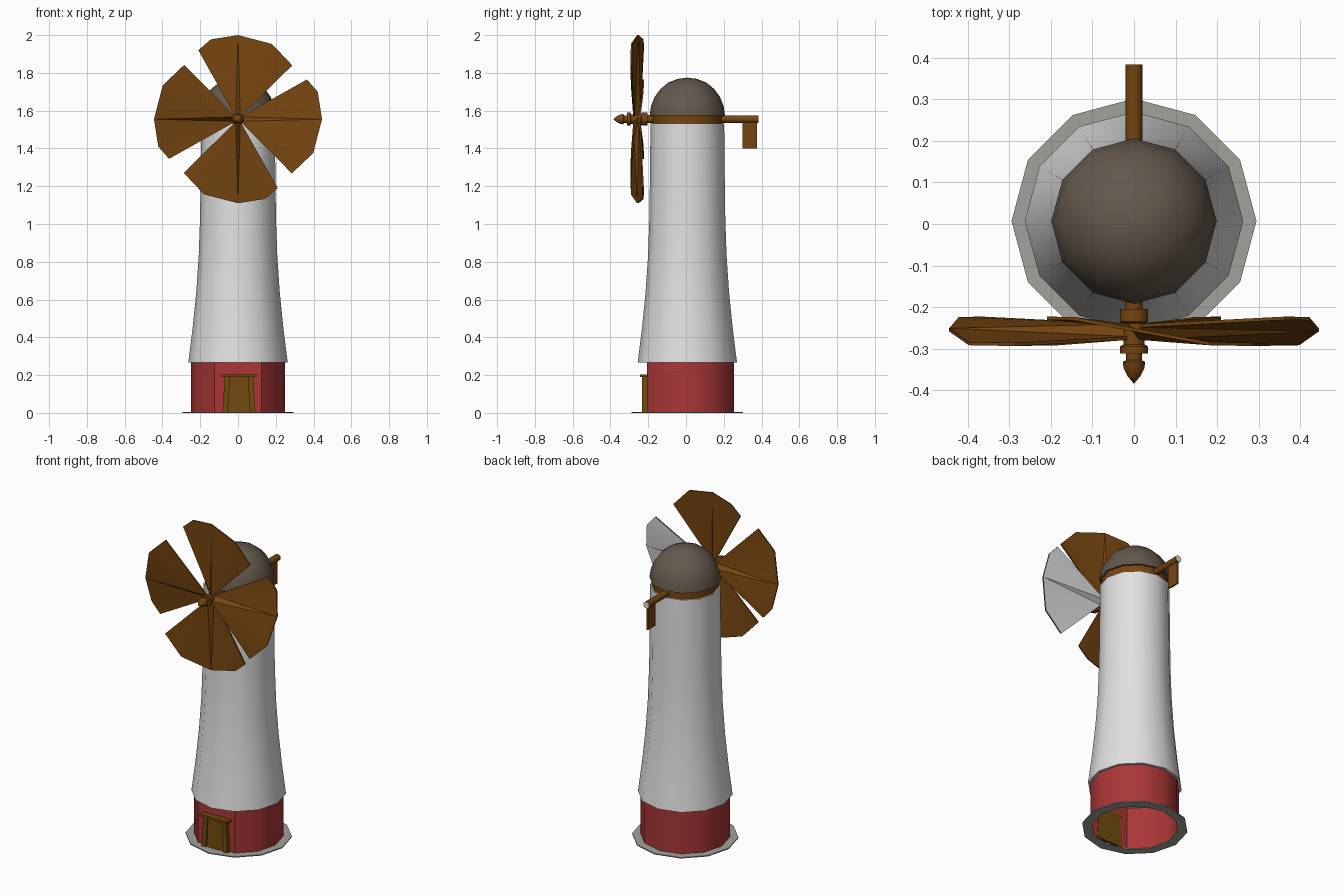
import bpy, bmesh, math
from mathutils import Vector

if "Cube" in bpy.data.objects:
    bpy.data.objects.remove(bpy.data.objects["Cube"])

CY = 0.007      # tower axis y
HZ = 1.555      # rotor axis height


def material(name, r, g, b):
    m = bpy.data.materials.new(name)
    m.diffuse_color = (r, g, b, 1)
    m.use_nodes = True
    m.node_tree.nodes["Principled BSDF"].inputs["Base Color"].default_value = m.diffuse_color
    return m


WHITE = material("white plaster", 0.75, 0.75, 0.75)
RED = material("red paint", 0.40, 0.037, 0.037)
BROWN = material("brown wood", 0.18, 0.060, 0.005)
DOOR = material("door wood", 0.165, 0.070, 0.004)
DOME = material("dome slate", 0.127, 0.098, 0.072)
STONE = material("grey stone", 0.35, 0.36, 0.32)


def finish(name, bm, mats, smooth=None):
    bmesh.ops.recalc_face_normals(bm, faces=bm.faces[:])
    me = bpy.data.meshes.new(name)
    bm.to_mesh(me)
    bm.free()
    for m in mats:
        me.materials.append(m)
    ob = bpy.data.objects.new(name, me)
    bpy.context.collection.objects.link(ob)
    if smooth:
        bpy.ops.object.select_all(action='DESELECT')
        ob.select_set(True)
        bpy.context.view_layer.objects.active = ob
        bpy.ops.object.shade_smooth_by_angle(angle=math.radians(smooth))
    return ob


def lathe(name, profile, mats, segs=12, axis='Z', skip=(), smooth=40, loop=False, rule=None):
    """Revolve (radius, height) points; r = 0 makes a pole."""
    bm = bmesh.new()

    def place(r, t, a):
        x, s = r * math.cos(a), r * math.sin(a)
        return (x, CY + s, t) if axis == 'Z' else (x, t, HZ + s)

    angles = [math.tau * i / segs for i in range(segs) if i not in skip]
    rings = []
    for r, t in profile:
        if r == 0:
            rings.append([bm.verts.new(place(0, t, 0))] * len(angles))
        else:
            rings.append([bm.verts.new(place(r, t, a)) for a in angles])
    pairs = list(zip(rings, rings[1:])) + ([(rings[-1], rings[0])] if loop else [])
    n = len(angles)
    for a, b in pairs:
        for i in range(n):
            j = (i + 1) % n
            corners = list(dict.fromkeys((a[i], a[j], b[j], b[i])))
            if len(corners) > 2:
                bm.faces.new(corners)
    if rule:
        bm.normal_update()
        for f in bm.faces:
            f.material_index = rule(f)
    return finish(name, bm, mats, smooth)


def box(name, lo, hi, mat, taper=0.0):
    """Box between two corners; taper slides the top along x."""
    bm = bmesh.new()
    bmesh.ops.create_cube(bm, size=1)
    for v in bm.verts:
        top = v.co.z > 0
        v.co = Vector([lo[k] + (v.co[k] + 0.5) * (hi[k] - lo[k]) for k in range(3)])
        if top:
            v.co.x += taper
    return finish(name, bm, [mat])


# Ground ring and red base with a flat front for the door
lathe("ground_ring", [(0.24, 0), (0.295, 0), (0.295, 0.006), (0.24, 0.006)], [STONE], loop=True)
lathe("red_base", [(0.248, 0.0), (0.248, 0.27)], [RED], skip=(9,))

# Flared white tower with a small lip below
lathe("tower", [(0.24, 0.266), (0.263, 0.266), (0.240, 0.45), (0.221, 0.64), (0.208, 0.83),
                (0.201, 1.03), (0.198, 1.25), (0.195, 1.532), (0, 1.532)], [WHITE])

# Cap: brown band and dome
lathe("cap_band", [(0, 1.53), (0.187, 1.53), (0.187, 1.58), (0, 1.58)], [BROWN])
lathe("dome", [(0, 1.575), (0.199, 1.575), (0.192, 1.625), (0.172, 1.675), (0.142, 1.715),
               (0.102, 1.748), (0.052, 1.768), (0, 1.775)], [DOME])

# Door with tapered posts and lintel
box("door_panel", (-0.062, -0.226, 0.004), (0.072, -0.205, 0.192), DOOR)
box("door_post_left", (-0.082, -0.234, 0.004), (-0.054, -0.205, 0.192), DOOR, 0.012)
box("door_post_right", (0.064, -0.234, 0.004), (0.092, -0.205, 0.192), DOOR, -0.012)
box("door_lintel", (-0.088, -0.244, 0.190), (0.098, -0.205, 0.203), DOOR)

# Tail beam with pale end, and its hanging vane
lathe("tail_beam", [(0.02, 0.15), (0.02, 0.384), (0, 0.384)], [BROWN, WHITE], axis='Y',
      rule=lambda f: int(abs(f.normal.y) > 0.9))
box("tail_vane", (-0.005, 0.30, 1.40), (0.005, 0.376, 1.56), BROWN)

# Rotor shaft, collar and pointed nose
lathe("rotor_hub", [(0.021, -0.15), (0.021, -0.205), (0.034, -0.205), (0.034, -0.235),
                    (0.025, -0.24), (0.025, -0.29), (0.034, -0.295), (0.034, -0.312),
                    (0.019, -0.312), (0.019, -0.328), (0.027, -0.332), (0.025, -0.348),
                    (0.015, -0.367), (0, -0.385)], [BROWN], axis='Y')

# Four pitched fan blades: (x, depth, z) along the outer edge of the top one
EDGE = [(-0.21, -0.227, 0.365), (-0.145, -0.228, 0.422), (0.0, -0.255, 0.445),
        (0.18, -0.288, 0.398), (0.287, -0.290, 0.285)]
NAMES = ["blade_top", "blade_right", "blade_bottom", "blade_left"]
for k, name in enumerate(NAMES):
    a = -k * math.pi / 2
    c, s = math.cos(a), math.sin(a)
    bm = bmesh.new()
    layers = []
    for off in (-0.004, 0.004):
        pts = [(-0.012, -0.245, 0.012), (0.012, -0.275, 0.012)] + EDGE[::-1]
        layers.append([bm.verts.new((x * c - z * s, y + off, HZ + x * s + z * c))
                       for x, y, z in pts])
    n = len(layers[0])
    for side, L in enumerate(layers):
        # fan strips from the root out to the edge
        tris = [(L[1], L[2], L[3]), (L[1], L[3], L[4]), (L[0], L[1], L[4]),
                (L[0], L[4], L[5]), (L[0], L[5], L[6])]
        for t in tris:
            bm.faces.new(t).material_index = int(side == 1 and name == "blade_right")
    for i in range(n):
        j = (i + 1) % n
        bm.faces.new((layers[0][i], layers[0][j], layers[1][j], layers[1][i]))
    finish(name, bm, [BROWN, WHITE], 30)
